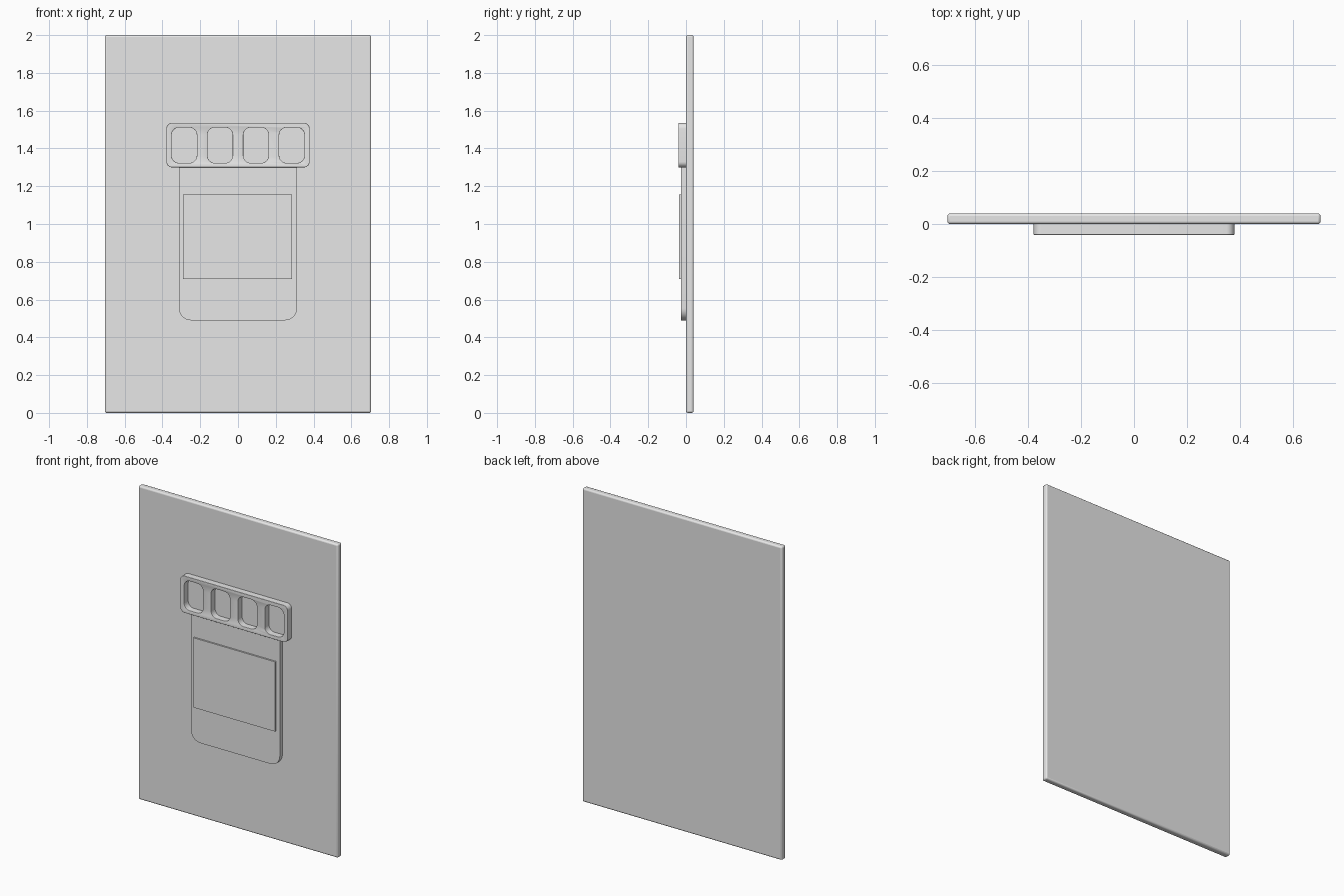
import bpy
import bmesh
from math import cos, sin, radians

cube = bpy.data.objects.get("Cube")
if cube:
    bpy.data.objects.remove(cube, do_unlink=True)

grey = bpy.data.materials.new("plain grey")
grey.use_nodes = True
grey.diffuse_color = (0.8, 0.8, 0.8, 1)
grey.node_tree.nodes["Principled BSDF"].inputs["Base Color"].default_value = (0.8, 0.8, 0.8, 1)


def outline(x0, x1, z0, z1, low_r, top_r, steps=8):
    """Rectangle in the xz plane with rounded lower and upper corners."""
    corners = [(x1, z0, low_r, -1, 1, 270), (x1, z1, top_r, -1, -1, 0),
               (x0, z1, top_r, 1, -1, 90), (x0, z0, low_r, 1, 1, 180)]
    points = []
    for x, z, r, sx, sz, start in corners:
        if r == 0:
            points.append((x, z))
            continue
        for i in range(steps + 1):
            a = radians(start + 90 * i / steps)
            points.append((x + sx * r + r * cos(a), z + sz * r + r * sin(a)))
    return points


def slab(name, points, front, back):
    """Extrude an outline from its front plane to its back plane."""
    bm = bmesh.new()
    face = bm.faces.new([bm.verts.new((x, front, z)) for x, z in points])
    moved = bmesh.ops.extrude_face_region(bm, geom=[face])["geom"]
    verts = [g for g in moved if isinstance(g, bmesh.types.BMVert)]
    bmesh.ops.translate(bm, verts=verts, vec=(0, back - front, 0))
    if face.is_valid and not any(len(e.link_faces) == 2 for e in face.edges):
        bm.faces.remove(face)
    bmesh.ops.recalc_face_normals(bm, faces=bm.faces)
    mesh = bpy.data.meshes.new(name)
    bm.to_mesh(mesh)
    bm.free()
    mesh.materials.append(grey)
    obj = bpy.data.objects.new(name, mesh)
    bpy.context.collection.objects.link(obj)
    return obj


def soften(obj, width, segments=2):
    bevel = obj.modifiers.new("edge bevel", "BEVEL")
    bevel.width = width
    bevel.segments = segments
    bevel.limit_method = "ANGLE"
    bevel.angle_limit = radians(40)


def shade(obj):
    bpy.ops.object.select_all(action="DESELECT")
    obj.select_set(True)
    bpy.context.view_layer.objects.active = obj
    bpy.ops.object.shade_smooth_by_angle(angle=radians(35))


# Backing panel
panel = slab("backing_panel", outline(-0.705, 0.705, 0, 2, 0, 0), 0, 0.04)
soften(panel, 0.01, 3)

# Jar body and its raised label
body = slab("jar_body", outline(-0.313, 0.313, 0.49, 1.31, 0.065, 0), -0.026, 0.01)
label = slab("jar_label", outline(-0.29, 0.287, 0.71, 1.155, 0, 0), -0.036, -0.02)

# Lid with four rounded windows cut through to the panel
lid = slab("jar_lid", outline(-0.379, 0.379, 1.3, 1.535, 0.03, 0.03), -0.041, 0.01)
for i in range(4):
    x = -0.285 + 0.19 * i
    cutter = slab(f"window_cutter_{i + 1}",
                  outline(x - 0.067, x + 0.067, 1.323, 1.511, 0.04, 0.04), -0.1, 0.1)
    cutter.hide_render = True
    cutter.hide_viewport = True
    cutter.display_type = "WIRE"
    cut = lid.modifiers.new("window", "BOOLEAN")
    cut.object = cutter
    cut.operation = "DIFFERENCE"
    cut.solver = "EXACT"
soften(lid, 0.003)

for part in (panel, body, label, lid):
    shade(part)
